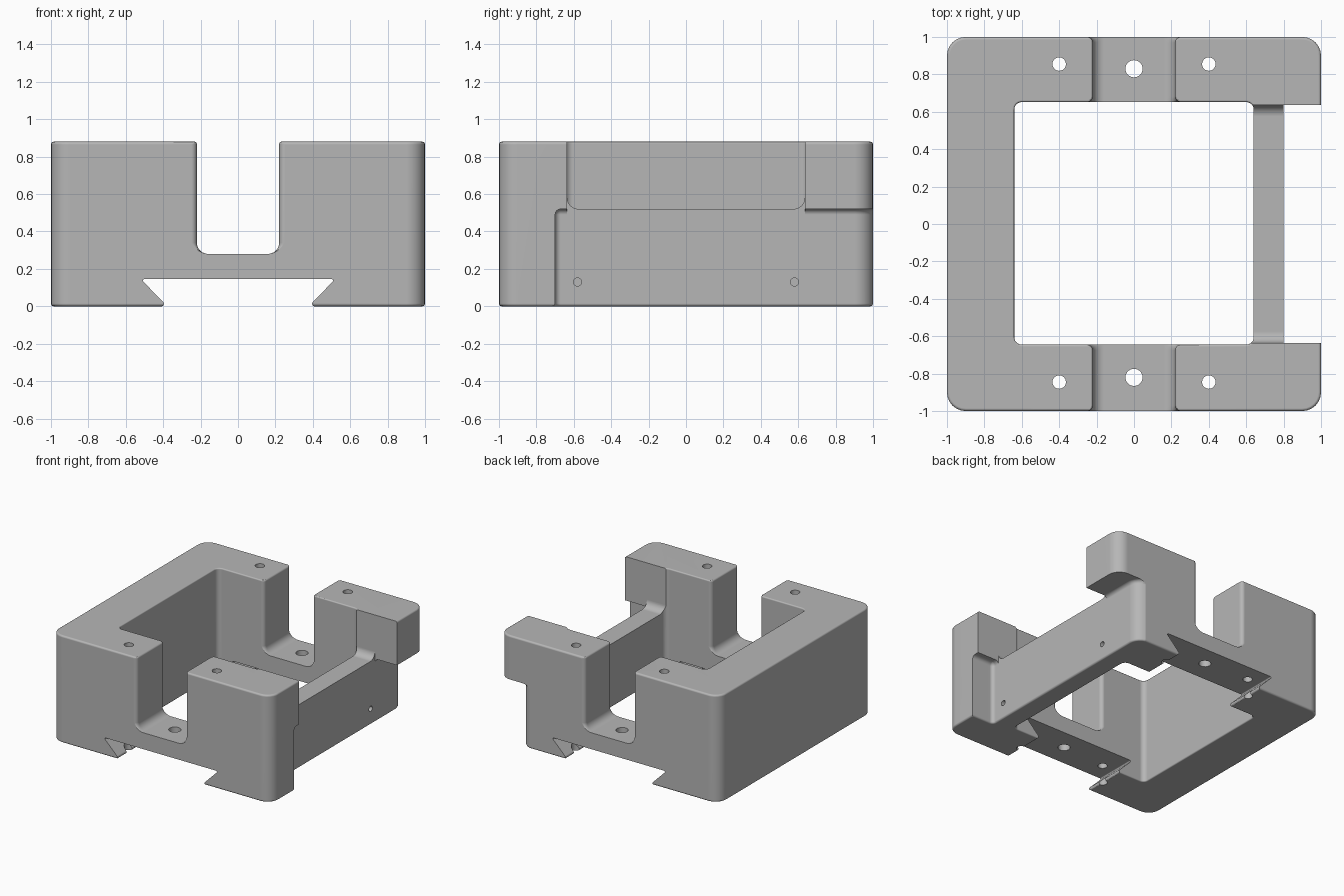
import bpy
import bmesh
from math import sin, cos, tan, pi, atan2, radians
from mathutils import Vector

cube = bpy.data.objects.get("Cube")
if cube:
    bpy.data.objects.remove(cube, do_unlink=True)

HEIGHT = 0.88      # top of the frame
LEDGE = 0.52       # top of the low side wall
EDGE = 0.015       # soft edge radius


def round_poly(corners, steps=6):
    """Fillet each (x, y, radius) corner of a counter-clockwise polygon."""
    out = []
    for i, (x, y, r) in enumerate(corners):
        p = Vector((x, y))
        if r == 0:
            out.append(p)
            continue
        u = (Vector(corners[i - 1][:2]) - p).normalized()
        v = (Vector(corners[(i + 1) % len(corners)][:2]) - p).normalized()
        half = u.angle(v) / 2
        reach = r / tan(half)
        centre = p + (u + v).normalized() * r / sin(half)
        a = p + u * reach - centre
        b = p + v * reach - centre
        start = atan2(a.y, a.x)
        sweep = (atan2(b.y, b.x) - start + pi) % (2 * pi) - pi
        for k in range(steps + 1):
            t = start + sweep * k / steps
            out.append(centre + Vector((cos(t), sin(t))) * r)
    return out


def rect(x0, x1, y0, y1, r=0):
    return round_poly([(x0, y0, r), (x1, y0, r), (x1, y1, r), (x0, y1, r)])


def circle(x, y, r, n=24):
    return [Vector((x + r * cos(2 * pi * k / n), y + r * sin(2 * pi * k / n)))
            for k in range(n)]


def inset(pts, d):
    out = []
    for i, p in enumerate(pts):
        e1 = (p - pts[i - 1]).normalized()
        e2 = (pts[(i + 1) % len(pts)] - p).normalized()
        n1, n2 = Vector((-e1.y, e1.x)), Vector((-e2.y, e2.x))
        out.append(p + (n1 + n2) * d / (1 + n1.dot(n2)))
    return out


def soft_end(end, r, direction, sign=1, steps=4):
    """Quarter-round rings starting at an end and going inward."""
    return [(end + direction * r * (1 - cos(a)), sign * r * (1 - sin(a)))
            for a in (k * pi / 2 / steps for k in range(steps + 1))]


def soft_stack(lo, hi, r, sign=1):
    return soft_end(lo, r, 1, sign) + soft_end(hi, r, -1, sign)[::-1]


def prism(name, pts, rings, axis="z", shape=inset):
    """Loft a profile through (height, inset) rings along an axis."""
    place = {"x": lambda p, h: (h, p.x, p.y),
             "y": lambda p, h: (p.x, h, p.y),
             "z": lambda p, h: (p.x, p.y, h)}[axis]
    bm = bmesh.new()
    loops = [[bm.verts.new(place(p, h)) for p in shape(pts, d)]
             for h, d in rings]
    for a, b in zip(loops, loops[1:]):
        for i in range(len(a)):
            bm.faces.new((a[i - 1], a[i], b[i], b[i - 1]))
    bm.faces.new(loops[0])
    bm.faces.new(loops[-1])
    bmesh.ops.recalc_face_normals(bm, faces=bm.faces[:])
    mesh = bpy.data.meshes.new(name)
    bm.to_mesh(mesh)
    bm.free()
    obj = bpy.data.objects.new(name, mesh)
    bpy.context.collection.objects.link(obj)
    return obj


def cut(body, cutter):
    cutter.hide_render = True
    bpy.context.view_layer.objects.active = body
    mod = body.modifiers.new("cut", "BOOLEAN")
    mod.operation = "DIFFERENCE"
    mod.solver = "EXACT"
    mod.object = cutter
    bpy.ops.object.modifier_apply(modifier=mod.name)
    bpy.data.objects.remove(cutter, do_unlink=True)


THROUGH = [(-0.1, 0), (1.1, 0)]

# Rounded block that everything is cut from
frame = prism("bracket_frame", rect(-1, 1, -1, 1, 0.1),
              soft_stack(0, HEIGHT, EDGE))

# Central opening
cut(frame, prism("opening", rect(-0.64, 0.64, -0.645, 0.652, 0.04),
                 [(-0.1, -0.01)] + soft_stack(0, HEIGHT, 0.01, -1)
                 + [(1.1, -0.01)]))

# Front and back channels with rounded floor and flared ends
FLOOR = 0.28
TOP = HEIGHT + 0.001
side = [(0.22, FLOOR, 0.06), (0.22, TOP, EDGE), (0.5, TOP, 0), (0.5, 1.1, 0)]
channel = round_poly(side + [(-x, z, r) for x, z, r in reversed(side)])


def flare(pts, d):
    return [Vector((p.x + (d if p.x > 0 else -d)
                    * min(1, max(0, (p.y - FLOOR) / 0.06)), p.y)) for p in pts]


for lo, hi in ((-1, -0.645), (0.652, 1)):
    rings = [(lo - 0.1, 0.03)] + soft_stack(lo, hi, 0.03) + [(hi + 0.1, 0.03)]
    cut(frame, prism("channel", channel, rings, "y", flare))

# Dovetail groove underneath
half_tail = [(0.45, -0.1, 0), (0.45, -0.001, 0), (0.375, -0.001, EDGE),
             (0.52, 0.145, 0.008)]
tail = round_poly(half_tail + [(-x, z, r) for x, z, r in reversed(half_tail)])
cut(frame, prism("dovetail", tail, [(-1.1, 0), (1.1, 0)], "y"))

# Gap above the low side wall
gap = round_poly([(-0.635, LEDGE, 0.06), (0.635, LEDGE, 0.06),
                  (0.635, 1.1, 0), (-0.635, 1.1, 0)])
cut(frame, prism("side_gap", gap, [(0.6, 0), (1.1, 0)], "x"))

# Recess outside the low wall, leaving the overhanging back corner
recess = round_poly([(0.8, -0.7, 0.03), (1.2, -0.7, 0), (1.2, 1.2, 0),
                     (0.6, 1.2, 0), (0.6, 1.003, 0), (0.8, 1.003, 0.1)])
cut(frame, prism("side_recess", recess,
                 [(-0.1, -EDGE)] + soft_end(0, EDGE, 1, -1)
                 + soft_end(LEDGE, 0.03, -1)[::-1]))
cut(frame, prism("recess_clearance", rect(0.8, 1.2, -0.635, 0.635),
                 [(0.485, 0), (0.7, 0)]))

# Screw holes
for y in (-0.82, 0.83):
    cut(frame, prism("bridge_hole", circle(0, y, 0.046), THROUGH))
for x in (-0.4, 0.4):
    for y in (-0.845, 0.855):
        cut(frame, prism("post_hole", circle(x, y, 0.036), THROUGH))
for y in (-0.58, 0.58):
    cut(frame, prism("wall_hole", circle(y, 0.13, 0.022),
                     [(0.55, 0), (0.95, 0)], "x"))

# Plain grey material
grey = bpy.data.materials.new("plain_grey")
grey.use_nodes = True
colour = (0.47, 0.47, 0.47, 1)
grey.diffuse_color = colour
grey.node_tree.nodes["Principled BSDF"].inputs["Base Color"].default_value = colour
frame.data.materials.clear()
frame.data.materials.append(grey)
for face in frame.data.polygons:
    face.material_index = 0

# Smooth the rounded edges, keep flat faces flat
bpy.ops.object.select_all(action="DESELECT")
frame.select_set(True)
bpy.context.view_layer.objects.active = frame
bpy.ops.object.shade_smooth_by_angle(angle=radians(35))
weighted = frame.modifiers.new("flat_normals", "WEIGHTED_NORMAL")
weighted.keep_sharp = True
